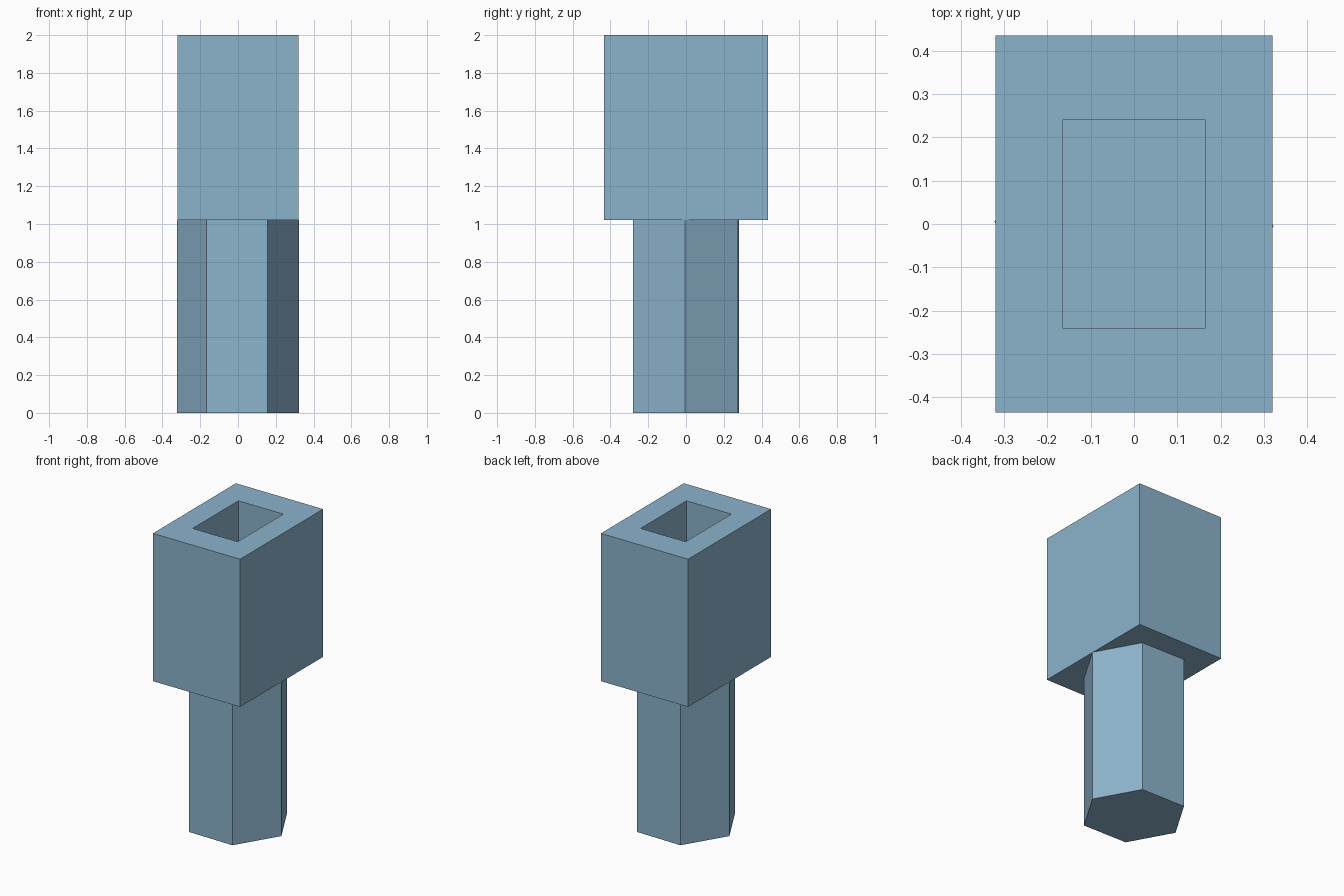
import bpy, bmesh, math
from mathutils import Matrix, Vector

if "Cube" in bpy.data.objects:
    bpy.data.objects.remove(bpy.data.objects["Cube"])

steel = bpy.data.materials.new("steel_blue")
steel.diffuse_color = (0.26, 0.45, 0.60, 1)
steel.use_nodes = True
steel.node_tree.nodes["Principled BSDF"].inputs["Base Color"].default_value = steel.diffuse_color

JOINT_Z = 1.02   # where the shank meets the head
TOP_Z = 2.0
SOCKET_Z = 1.2   # floor of the socket


def finish(name, bm):
    bmesh.ops.recalc_face_normals(bm, faces=bm.faces)
    mesh = bpy.data.meshes.new(name)
    bm.to_mesh(mesh)
    bm.free()
    mesh.materials.append(steel)
    obj = bpy.data.objects.new(name, mesh)
    bpy.context.collection.objects.link(obj)
    return obj


# Hexagonal shank, turned very slightly, corners left and right
bm = bmesh.new()
ring = [bm.verts.new((0.322 * math.cos(a), 0.322 * math.sin(a), 0))
        for a in (math.radians(60 * i - 1) for i in range(6))]
base = bm.faces.new(ring)
top = bmesh.ops.extrude_face_region(bm, geom=[base], use_keep_orig=True)
bmesh.ops.translate(bm, vec=(0, 0, JOINT_Z),
                    verts=[g for g in top["geom"] if isinstance(g, bmesh.types.BMVert)])
finish("hex_shank", bm)

# Rectangular head with a blind rectangular socket in its top
bm = bmesh.new()
height = TOP_Z - JOINT_Z
bmesh.ops.create_cube(bm, size=1, matrix=Matrix.Translation((0, 0, JOINT_Z + height / 2))
                      @ Matrix.Diagonal((0.64, 0.87, height, 1)))
top = max(bm.faces, key=lambda f: f.calc_center_median().z)
# Rim: inset the top face, then fit it to the socket opening
bmesh.ops.inset_region(bm, faces=[top], thickness=0.1)
for v in top.verts:
    v.co = Vector((math.copysign(0.165, v.co.x), math.copysign(0.24, v.co.y), TOP_Z))
# Socket walls and floor
floor = bmesh.ops.extrude_discrete_faces(bm, faces=[top])["faces"][0]
for v in floor.verts:
    v.co.z = SOCKET_Z
finish("socket_head", bm)
